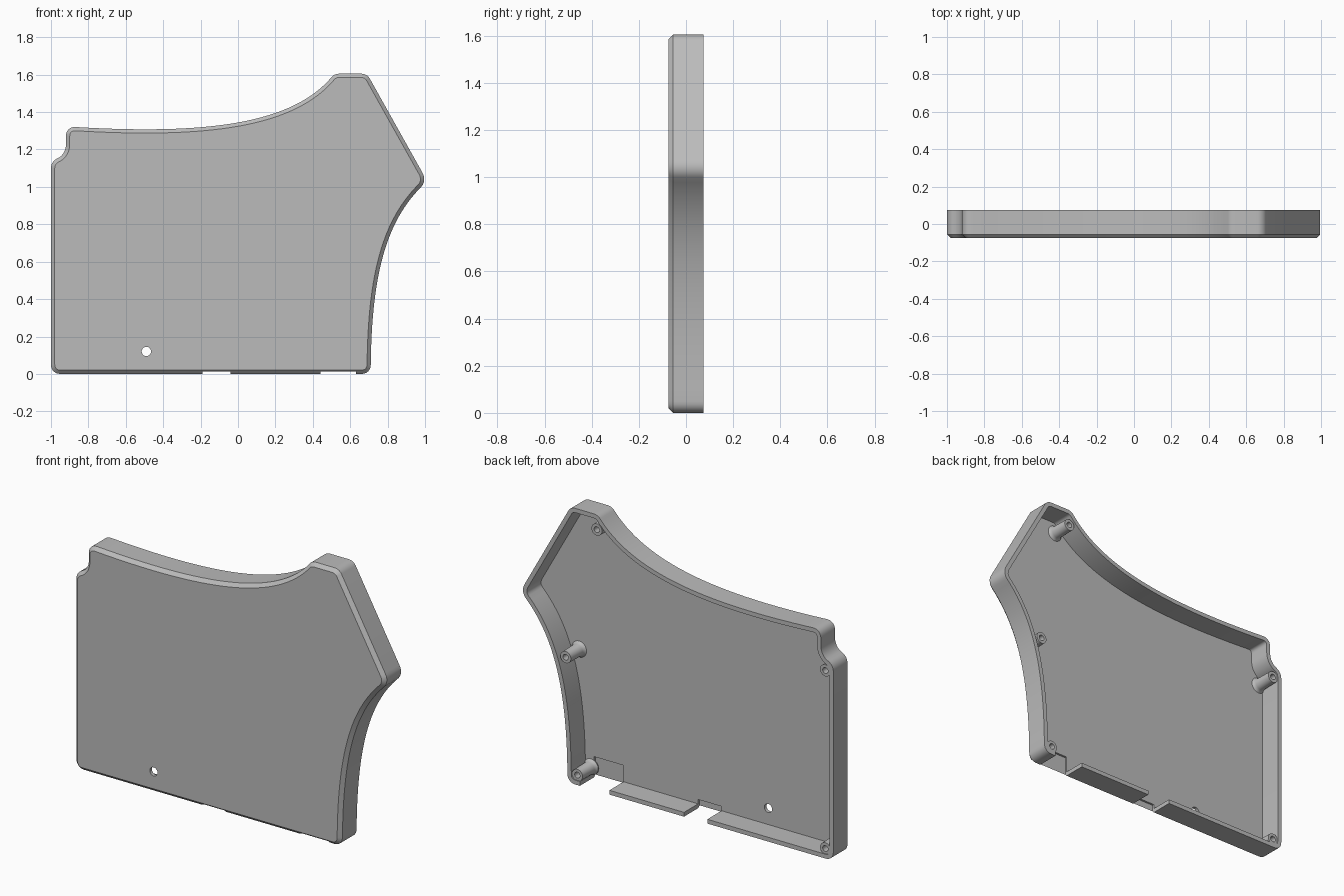
import bpy, bmesh, math
from mathutils import Vector
from mathutils.geometry import interpolate_bezier

cube = bpy.data.objects.get("Cube")
if cube:
    bpy.data.objects.remove(cube)

grey = bpy.data.materials.new("plain_grey")
grey.use_nodes = True
colour = (0.5, 0.5, 0.5, 1)
grey.diffuse_color = colour
grey.node_tree.nodes["Principled BSDF"].inputs["Base Color"].default_value = colour

FRONT, FLOOR, BACK = -0.075, -0.055, 0.075
CHAMFER, WALL = 0.02, 0.025


def make_object(name, bm):
    bmesh.ops.recalc_face_normals(bm, faces=bm.faces[:])
    mesh = bpy.data.meshes.new(name)
    bm.to_mesh(mesh)
    bm.free()
    mesh.materials.append(grey)
    obj = bpy.data.objects.new(name, mesh)
    bpy.context.collection.objects.link(obj)
    return obj


def activate(obj):
    bpy.ops.object.select_all(action='DESELECT')
    obj.select_set(True)
    bpy.context.view_layer.objects.active = obj


def smooth(obj):
    activate(obj)
    bpy.ops.object.shade_smooth_by_angle(angle=math.radians(30))


def bezier(p0, p1, p2, p3, steps):
    return [v.to_2d() for v in interpolate_bezier(*(Vector(p).to_3d() for p in (p0, p1, p2, p3)), steps)]


def corner(start, tip, end):
    # Rounded corner whose handles lean toward the sharp tip
    a, t, b = Vector(start), Vector(tip), Vector(end)
    return bezier(a, a.lerp(t, 0.6), b.lerp(t, 0.6), b, 7)


def inset(points, distance):
    # Mitred inward offset of a clockwise outline
    result = []
    for i, p in enumerate(points):
        d1 = (p - points[i - 1]).normalized()
        d2 = (points[(i + 1) % len(points)] - p).normalized()
        n1, n2 = Vector((d1.y, -d1.x)), Vector((d2.y, -d2.x))
        result.append(p + (n1 + n2) * distance / (1 + n1.dot(n2)))
    return result


# Outline in x and z, clockwise from the bottom left
outline = corner((-0.95, 0), (-1, 0), (-1, 0.05))
outline += corner((-1, 1.10), (-1, 1.135), (-0.97, 1.15))
outline += corner((-0.955, 1.158), (-0.92, 1.18), (-0.92, 1.225))
outline += corner((-0.92, 1.27), (-0.92, 1.322), (-0.87, 1.32))
outline += bezier((-0.87, 1.32), (-0.2, 1.28), (0.27, 1.33), (0.49, 1.575), 32)[1:]
outline += corner((0.50, 1.587), (0.515, 1.605), (0.54, 1.605))
outline += corner((0.66, 1.605), (0.69, 1.605), (0.704, 1.58))
outline += corner((0.985, 1.078), (1.012, 1.035), (0.98, 1.0))
outline += bezier((0.98, 1.0), (0.80, 0.82), (0.715, 0.55), (0.71, 0.05), 28)[1:]
outline += corner((0.71, 0.05), (0.71, 0), (0.66, 0))[1:]

# Open-backed tray with a chamfered front
bm = bmesh.new()
layers = [(CHAMFER, FRONT), (0, FLOOR), (0, BACK), (WALL, BACK), (WALL, FLOOR)]
rings = [[bm.verts.new((p.x, y, p.y)) for p in inset(outline, d)] for d, y in layers]
for r1, r2 in zip(rings, rings[1:]):
    for i in range(len(r1)):
        j = (i + 1) % len(r1)
        bm.faces.new((r1[i], r1[j], r2[j], r2[i]))
bm.faces.new(rings[0])
bm.faces.new(rings[-1])
shell = make_object("shell", bm)


def cut(cutter):
    cutter.hide_render = True
    activate(shell)
    mod = shell.modifiers.new("cut", 'BOOLEAN')
    mod.operation, mod.solver, mod.object = 'DIFFERENCE', 'EXACT', cutter
    bpy.ops.object.modifier_apply(modifier=mod.name)
    bpy.data.objects.remove(cutter)


# Connector notches through the bottom wall
for x1, x2, top in ((-0.19, -0.04, 0.05), (0.44, 0.63, 0.12)):
    bm = bmesh.new()
    bmesh.ops.create_cube(bm, size=1)
    y1, y2, z1 = -0.067, 0.2, -0.1
    for v in bm.verts:
        v.co = (x1 if v.co.x < 0 else x2, y1 if v.co.y < 0 else y2, z1 if v.co.z < 0 else top)
    cut(make_object("notch_cutter", bm))


def lathe(name, profile, x, z, closed, segments=32):
    # Spin a radius and depth profile about the y direction
    bm = bmesh.new()
    verts = [bm.verts.new((r, y, 0)) for r, y in profile]
    edges = [bm.edges.new(pair) for pair in zip(verts, verts[1:])]
    bmesh.ops.spin(bm, geom=verts + edges, cent=(0, 0, 0), axis=(0, 1, 0),
                   angle=math.tau, steps=segments)
    bmesh.ops.remove_doubles(bm, verts=bm.verts[:], dist=0.0001)
    bmesh.ops.translate(bm, verts=bm.verts[:], vec=(x, 0, z))
    return make_object(name, bm)


# Small round hole in the front plate
cut(lathe("hole_cutter", [(0, -0.2), (0.025, -0.2), (0.025, 0), (0, 0)], -0.49, 0.12, True))
smooth(shell)

# Screw posts with flared feet and blind bores
post_profile = [(0, -0.06), (0.047, -0.06), (0.047, FLOOR), (0.040, -0.048), (0.036, -0.035),
                (0.034, 0.07), (0.017, 0.07), (0.017, 0), (0, 0)]
posts = {"lower_right": (-0.945, 0.055), "upper_right": (-0.945, 1.09),
         "lower_left": (0.65, 0.055), "middle_left": (0.725, 0.72), "top_left": (0.525, 1.515)}
for place, (x, z) in posts.items():
    smooth(lathe(place + "_screw_post", post_profile, x, z, True))
